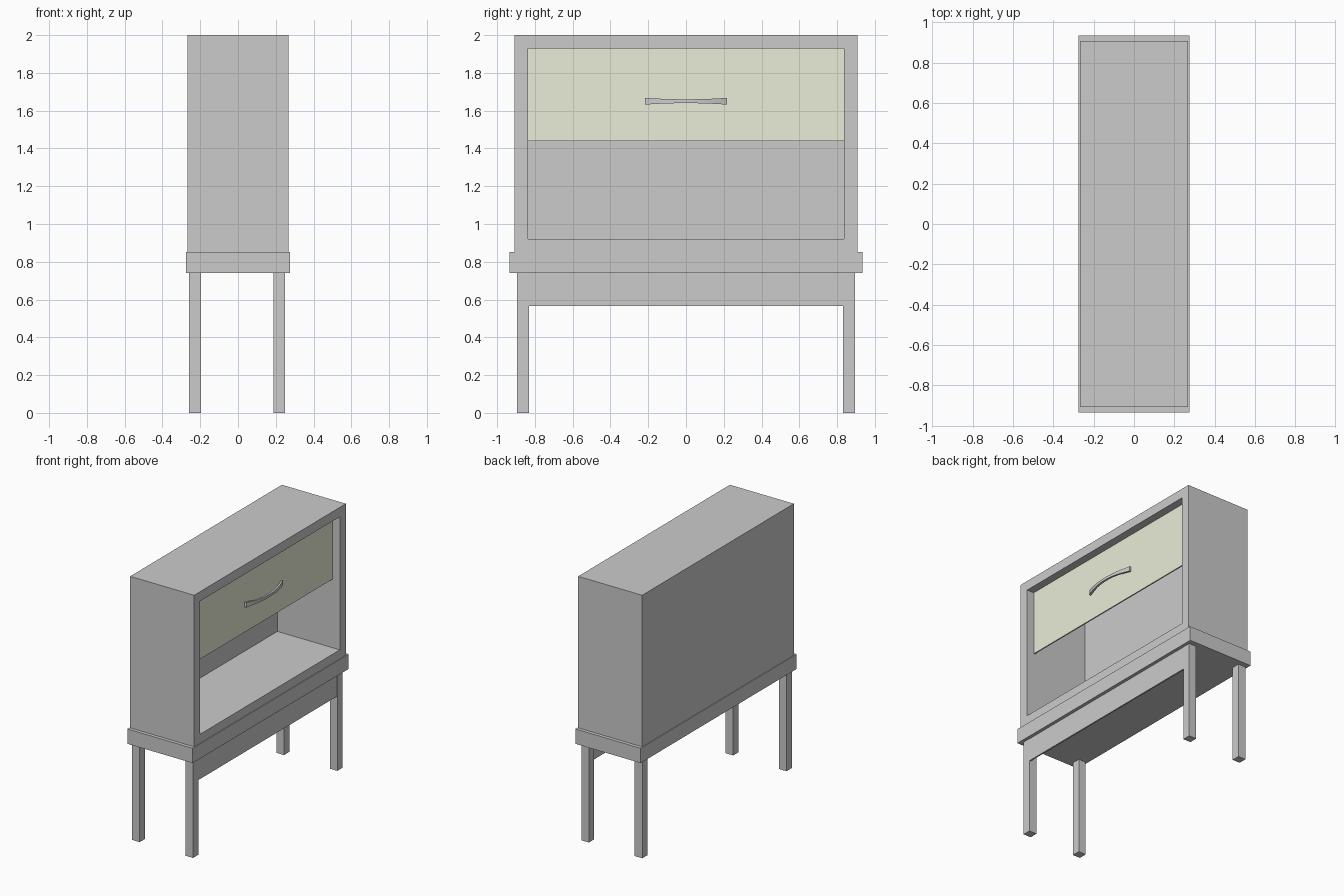
import bpy
import bmesh

if "Cube" in bpy.data.objects:
    bpy.data.objects.remove(bpy.data.objects["Cube"])


def mesh_object(name, verts, faces):
    mesh = bpy.data.meshes.new(name)
    mesh.from_pydata(verts, [], faces)
    bm = bmesh.new()
    bm.from_mesh(mesh)
    bmesh.ops.recalc_face_normals(bm, faces=bm.faces)
    bm.to_mesh(mesh)
    bm.free()
    obj = bpy.data.objects.new(name, mesh)
    bpy.context.collection.objects.link(obj)
    return obj


def box(name, x0, x1, y0, y1, z0, z1):
    verts = [(x, y, z) for x in (x0, x1) for y in (y0, y1) for z in (z0, z1)]
    faces = [(0, 1, 3, 2), (4, 6, 7, 5), (0, 4, 5, 1), (2, 3, 7, 6), (0, 2, 6, 4), (1, 5, 7, 3)]
    return mesh_object(name, verts, faces)


# Cabinet shell: one box with its +x face inset and pushed in to the thin back
X, Y, Z0, Z1 = 0.268, 0.908, 0.85, 2.0
IY, IZ0, IZ1, BACK = 0.836, 0.92, 1.928, -0.255
rect = lambda x, y, z0, z1: [(x, -y, z0), (x, y, z0), (x, y, z1), (x, -y, z1)]
rings = [rect(-X, Y, Z0, Z1), rect(X, Y, Z0, Z1), rect(X, IY, IZ0, IZ1), rect(BACK, IY, IZ0, IZ1)]
faces = [(0, 1, 2, 3), (12, 13, 14, 15)]
for r in range(3):
    for i in range(4):
        j = (i + 1) % 4
        faces.append((r * 4 + i, r * 4 + j, r * 4 + 4 + j, r * 4 + 4 + i))
mesh_object("cabinet_shell", [v for ring in rings for v in ring], faces)

# Base slab, legs and front apron
box("base_slab", -0.274, 0.274, -0.934, 0.934, 0.74, 0.852)
for side, y0 in (("left", -0.895), ("right", 0.832)):
    for end, x0 in (("back", -0.26), ("front", 0.187)):
        box(f"{end}_{side}_leg", x0, x0 + 0.063, y0, y0 + 0.063, 0, 0.74)
box("apron", 0.237, 0.249, -0.832, 0.832, 0.565, 0.74)

# Drawer front, recessed in the opening
panel = box("drawer_front", 0.198, 0.208, -IY, IY, 1.44, IZ1)
cream = bpy.data.materials.new("cream")
cream.diffuse_color = (0.83, 0.85, 0.69, 1)
cream.use_nodes = True
cream.node_tree.nodes["Principled BSDF"].inputs["Base Color"].default_value = cream.diffuse_color
panel.data.materials.append(cream)

# Bowed pull handle, slimmer in the middle
N = 12
verts, faces = [], []
for k in range(N + 1):
    t = 2 * k / N - 1
    x = 0.208 + 0.042 * (1 - t * t)
    half = 0.010 + 0.008 * t * t
    y = 0.218 * t
    verts += [(x, y, 1.65 - half), (x + 0.015, y, 1.65 - half),
              (x + 0.015, y, 1.65 + half), (x, y, 1.65 + half)]
for k in range(N):
    for i in range(4):
        j = (i + 1) % 4
        faces.append((k * 4 + i, k * 4 + j, k * 4 + 4 + j, k * 4 + 4 + i))
faces += [(0, 1, 2, 3), tuple(N * 4 + i for i in range(4))]
mesh_object("drawer_handle", verts, faces)
